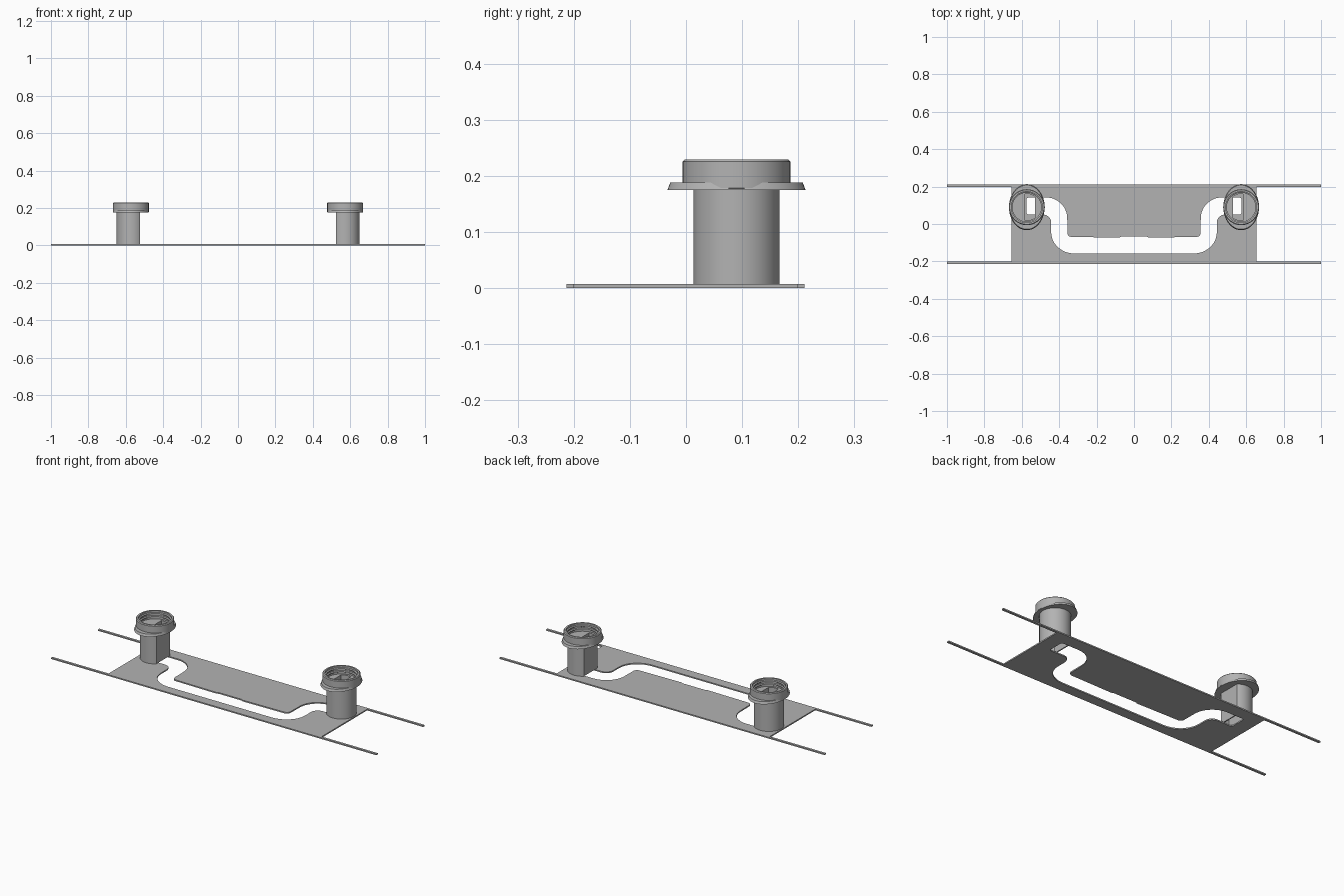
import bpy, bmesh, math

if "Cube" in bpy.data.objects:
    bpy.data.objects.remove(bpy.data.objects["Cube"])

CX, CY = 0.573, 0.09          # post centre
T = 0.007                     # plate thickness

grey = bpy.data.materials.new("plain grey")
grey.diffuse_color = (0.45, 0.45, 0.45, 1)
grey.use_nodes = True
grey.node_tree.nodes["Principled BSDF"].inputs["Base Color"].default_value = grey.diffuse_color


def finish(ob, name, angle=30):
    ob.name = name
    ob.data.materials.clear()
    ob.data.materials.append(grey)
    bpy.ops.object.select_all(action='DESELECT')
    ob.select_set(True)
    bpy.context.view_layer.objects.active = ob
    bpy.ops.object.shade_smooth_by_angle(angle=math.radians(angle))


def slab(name, loops, z0, z1):
    """Flat outline with holes, extruded between two heights."""
    cu = bpy.data.curves.new(name, 'CURVE')
    cu.dimensions, cu.fill_mode = '2D', 'BOTH'
    cu.extrude = (z1 - z0) / 2
    for pts in loops:
        s = cu.splines.new('POLY')
        s.points.add(len(pts) - 1)
        for p, (x, y) in zip(s.points, pts):
            p.co = (x, y, 0, 1)
        s.use_cyclic_u = True
    ob = bpy.data.objects.new(name, cu)
    bpy.context.collection.objects.link(ob)
    bpy.ops.object.select_all(action='DESELECT')
    ob.select_set(True)
    bpy.context.view_layer.objects.active = ob
    bpy.ops.object.convert(target='MESH')
    ob = bpy.context.view_layer.objects.active
    for v in ob.data.vertices:
        v.co.z += (z0 + z1) / 2
    bm = bmesh.new()
    bm.from_mesh(ob.data)
    bmesh.ops.remove_doubles(bm, verts=bm.verts, dist=1e-5)
    bmesh.ops.recalc_face_normals(bm, faces=bm.faces)
    bm.to_mesh(ob.data)
    bm.free()
    finish(ob, name)


def ring(name, cx, cy, profile, n=64):
    """Closed profile of (rx, ry, z) swept around a vertical axis."""
    bm = bmesh.new()
    rows = [[bm.verts.new((cx + rx * math.cos(2 * math.pi * i / n),
                           cy + ry * math.sin(2 * math.pi * i / n), z))
             for i in range(n)] for rx, ry, z in profile]
    for a, b in zip(rows, rows[1:] + rows[:1]):
        for i in range(n):
            j = (i + 1) % n
            bm.faces.new((a[i], a[j], b[j], b[i]))
    bmesh.ops.recalc_face_normals(bm, faces=bm.faces)
    me = bpy.data.meshes.new(name)
    bm.to_mesh(me)
    bm.free()
    ob = bpy.data.objects.new(name, me)
    bpy.context.collection.objects.link(ob)
    finish(ob, name)


def arc(cx, cy, rx, ry, a0, a1, n=12):
    return [(cx + rx * math.cos(math.radians(a0 + (a1 - a0) * i / n)),
             cy + ry * math.sin(math.radians(a0 + (a1 - a0) * i / n)))
            for i in range(n + 1)]


def mirrored(half):
    """Close a left half outline with its right-hand mirror image."""
    return half + [(-x, y) for x, y in reversed(half)]


# Base plate with long edge rails and the winding channel
outline = mirrored([(0, 0.211), (-1, 0.211), (-1, 0.198), (-0.655, 0.198),
                    (-0.655, -0.2), (-1, -0.2), (-1, -0.213), (0, -0.213)][1:-1])
channel = mirrored(
    [(-0.07, -0.068), (-0.08, -0.073)]
    + arc(-0.335, -0.048, 0.021, 0.021, 270, 180, 5)
    + arc(-0.47, 0.03, 0.113, 0.112, 0, 90)
    + arc(-0.56, 0.13, 0.015, 0.012, 90, 180, 5)
    + arc(-0.56, 0.062, 0.015, 0.012, 180, 270, 5)
    + arc(-0.485, 0.008, 0.042, 0.042, 90, 0, 8)
    + arc(-0.318, -0.043, 0.125, 0.115, 180, 270))
slab("base_plate", [outline, channel], 0, T)

for side, label in ((-1, "left"), (1, "right")):
    cx = side * CX

    def place(pts):
        return [(cx - side * x, CY + y) for x, y in pts]

    # D-shaped hollow, flat towards the middle of the plate
    a = math.degrees(math.acos(0.043 / 0.071))
    b = math.degrees(math.acos(-0.010 / 0.071))
    slot = place(arc(0, 0, 0.071, 0.071, a, b, 8)
                 + arc(0, 0, 0.071, 0.071, -b, -a, 8))
    # Post with one flat face
    f = math.degrees(math.acos(0.049 / 0.077))
    slab(label + "_post", [place(arc(0, 0, 0.077, 0.077, f, 360 - f, 48)), slot],
         T, 0.176)
    # Cup floor pierced by the hollow
    slab(label + "_cup_floor",
         [place(arc(0, 0, 0.09, 0.09, 0, 360, 64)[:-1]), slot], 0.1755, 0.183)
    # Cup wall, stepped inside like a thread
    wall = [(0.09, 0.176), (0.096, 0.178), (0.096, 0.225), (0.092, 0.229),
            (0.083, 0.229), (0.083, 0.219), (0.077, 0.216), (0.077, 0.211),
            (0.083, 0.208), (0.083, 0.202), (0.077, 0.199), (0.077, 0.194),
            (0.083, 0.191), (0.083, 0.18)]
    ring(label + "_cup_wall", cx, CY, [(r, r, z) for r, z in wall])
    # Oval flange with a sloping rim
    ring(label + "_flange", cx, CY,
         [(0.0775, 0.0775, 0.175), (0.0955, 0.123, 0.175),
          (0.0915, 0.118, 0.188), (0.088, 0.088, 0.188)])
